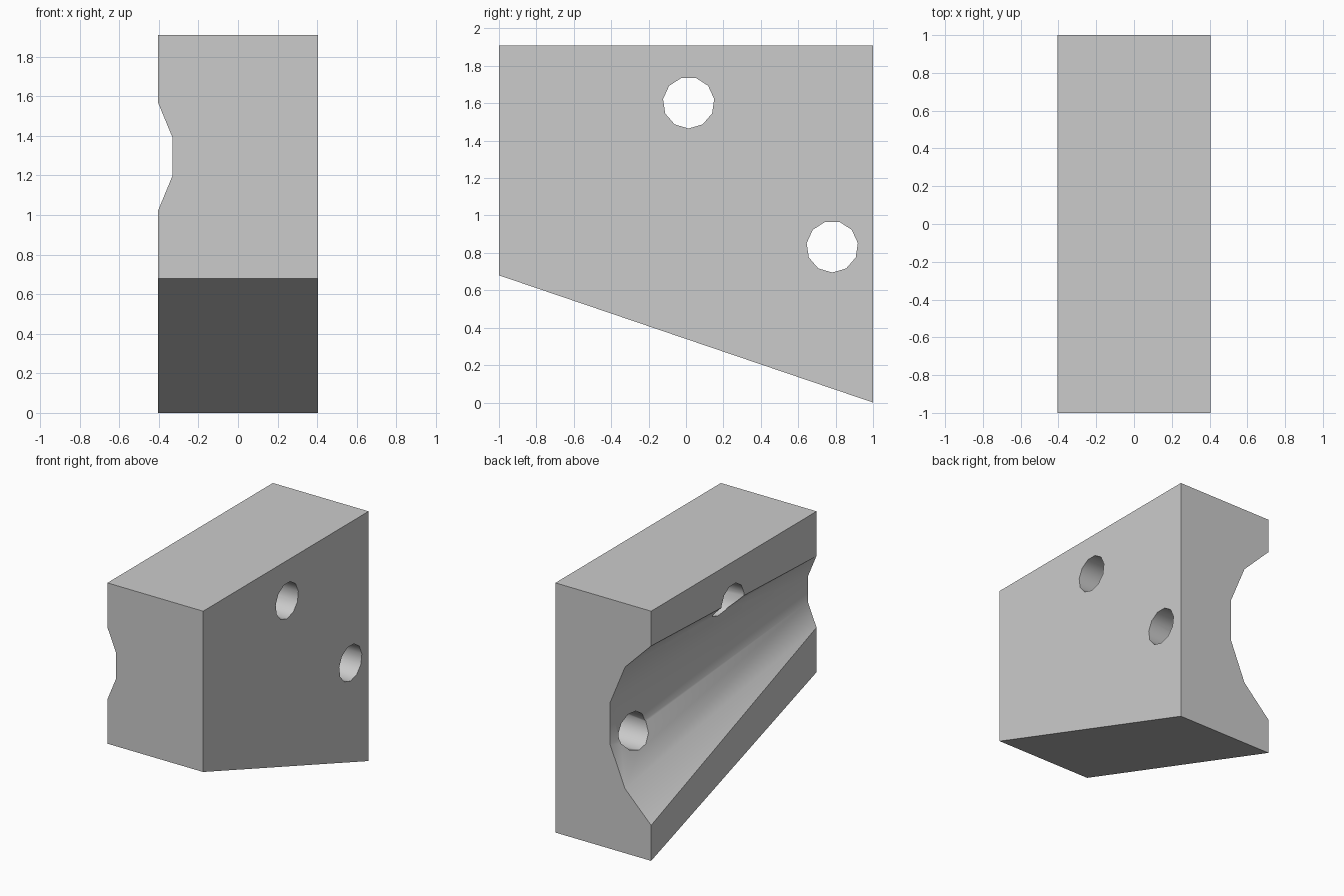
import bpy
import bmesh
from math import cos, sin, pi

cube = bpy.data.objects.get("Cube")
if cube:
    bpy.data.objects.remove(cube)

HALF_WIDTH = 0.405
HEIGHT = 1.91

grey = bpy.data.materials.new("plain_grey")
grey.use_nodes = True
grey.diffuse_color = (0.6, 0.6, 0.6, 1)
grey.node_tree.nodes["Principled BSDF"].inputs["Base Color"].default_value = (0.6, 0.6, 0.6, 1)


def loft(name, ring_a, ring_b):
    """Closed solid between two rings with the same number of points."""
    bm = bmesh.new()
    a = [bm.verts.new(p) for p in ring_a]
    b = [bm.verts.new(p) for p in ring_b]
    bm.faces.new(a)
    bm.faces.new(b)
    for i in range(len(a)):
        j = (i + 1) % len(a)
        bm.faces.new((a[i], a[j], b[j], b[i]))
    bmesh.ops.recalc_face_normals(bm, faces=bm.faces)
    mesh = bpy.data.meshes.new(name)
    bm.to_mesh(mesh)
    bm.free()
    mesh.materials.append(grey)
    obj = bpy.data.objects.new(name, mesh)
    bpy.context.collection.objects.link(obj)
    return obj


def carve(target, cutter):
    """Cut one solid out of another, then discard the cutter."""
    cutter.hide_render = True
    mod = target.modifiers.new("cut", 'BOOLEAN')
    mod.operation = 'DIFFERENCE'
    mod.solver = 'EXACT'
    mod.object = cutter
    bpy.context.view_layer.objects.active = target
    bpy.ops.object.modifier_apply(modifier=mod.name)
    bpy.data.objects.remove(cutter)


# Block with a sloping underside
side = [(-1, 0.68), (1, 0), (1, HEIGHT), (-1, HEIGHT)]
block = loft("grooved_block",
             [(-HALF_WIDTH, y, z) for y, z in side],
             [(HALF_WIDTH, y, z) for y, z in side])


# Tapered groove along the right side, widening and dropping to the back
def groove_ring(t):
    x = -0.808 - 0.072 * t
    z = 1.295 - 0.337 * t
    r = 0.487 + 0.35 * t
    angles = [(i + 0.5) * pi / 8 for i in range(16)]
    return [(x + r * cos(a), -1 + 2 * t, z + r * sin(a)) for a in angles]


carve(block, loft("groove_cutter", groove_ring(-0.05), groove_ring(1.05)))

# Two eleven-sided holes straight through the sides
for y, z in [(0.014, 1.603), (0.782, 0.833)]:
    ring = [(y + 0.138 * sin(a), z - 0.138 * cos(a))
            for a in (2 * pi * i / 11 for i in range(11))]
    carve(block, loft("hole_cutter",
                      [(-0.6, u, v) for u, v in ring],
                      [(0.6, u, v) for u, v in ring]))

# Soft groove and bores, crisp outer edges
bpy.ops.object.select_all(action='DESELECT')
block.select_set(True)
bpy.context.view_layer.objects.active = block
bpy.ops.object.shade_smooth_by_angle(angle=0.7)
